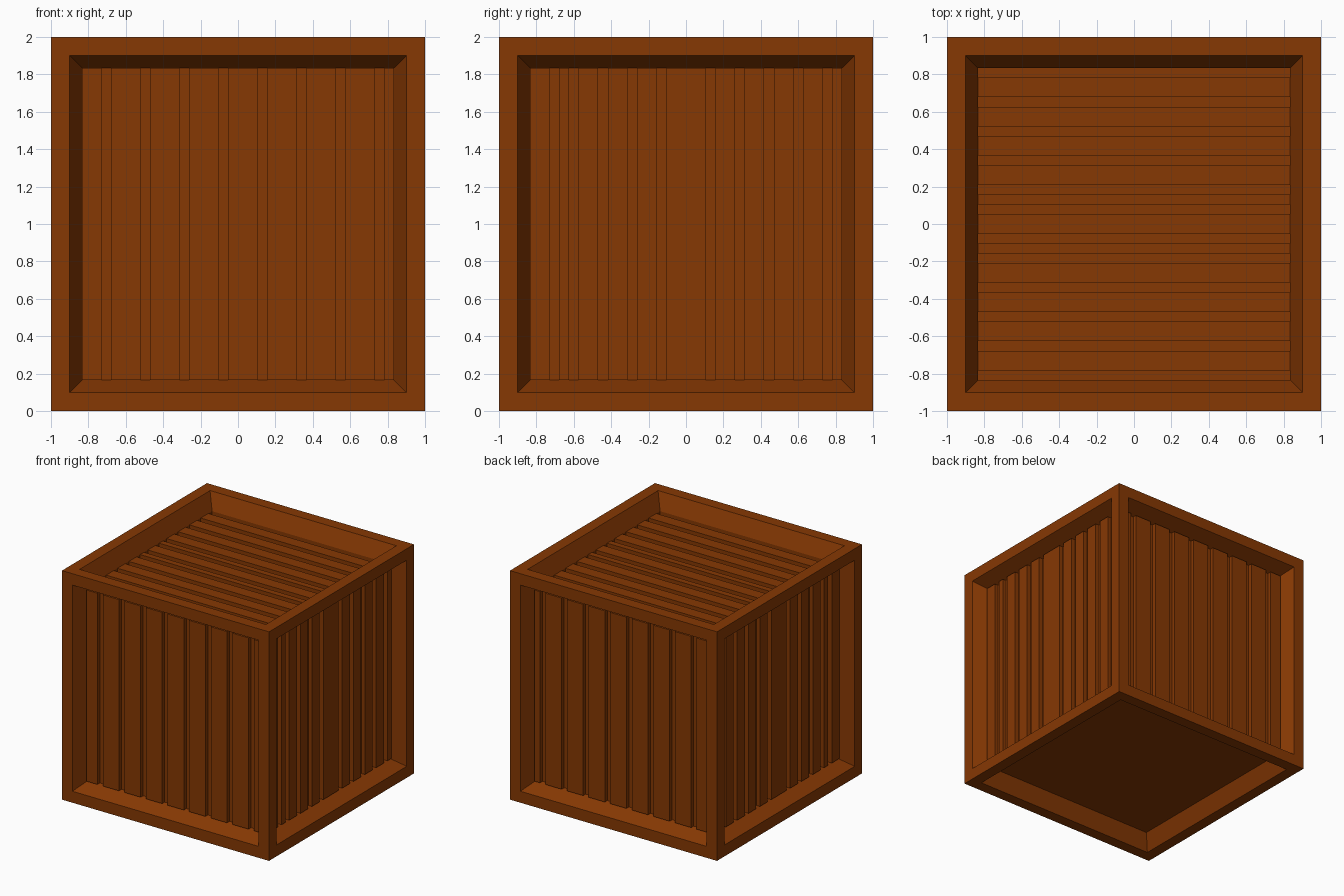
import bpy, bmesh
from mathutils import Vector

if "Cube" in bpy.data.objects:
    bpy.data.objects.remove(bpy.data.objects["Cube"])

FRAME, TAPER, RECESS, RELIEF = 0.10, 0.065, 0.138, 0.035
HALF = 1 - FRAME - TAPER          # half width of each recessed panel
STEP = 2 * HALF / 32              # groove spacing unit

wood = bpy.data.materials.new("brown_wood")
wood.diffuse_color = (0.24, 0.040, 0.001, 1)
wood.use_nodes = True
wood.node_tree.nodes["Principled BSDF"].inputs["Base Color"].default_value = wood.diffuse_color

bm = bmesh.new()
bmesh.ops.create_cube(bm, size=2)

# Frame border, then tapered recess on all six sides
panels = list(bm.faces)
for thickness, depth in ((FRAME, 0), (TAPER, -RECESS)):
    bmesh.ops.inset_individual(bm, faces=panels, thickness=thickness,
                               depth=depth, use_even_offset=True)


def panel_faces(n):
    """Faces lying on the recessed panel that looks along n."""
    bm.normal_update()
    return [f for f in bm.faces if f.normal.dot(n) > 0.99
            and abs(f.calc_center_median().dot(n) - (1 - RECESS)) < 1e-3]


def make_planks(n, axis, slots, raise_planks):
    """Cut the panel across the axis, then raise the planks or sink the slots."""
    n, axis = Vector(n), Vector(axis)
    cuts = {i for s in slots for i in (s, s + 1)} - {0, 32}
    for i in sorted(cuts):
        faces = panel_faces(n)
        geom = set(faces)
        for f in faces:
            geom.update(f.edges)
            geom.update(f.verts)
        bmesh.ops.bisect_plane(bm, geom=list(geom), dist=1e-5,
                               plane_co=axis * (i * STEP - HALF), plane_no=axis)
    grooves, planks = [], []
    for f in panel_faces(n):
        low = min(v.co.dot(axis) for v in f.verts)
        is_groove = int((low + HALF) / STEP + 0.5) in slots
        (grooves if is_groove else planks).append(f)
    bmesh.ops.inset_individual(bm, faces=planks if raise_planks else grooves,
                               thickness=0,
                               depth=RELIEF if raise_planks else -RELIEF)


# Planks: front and back, left and right, top (the underside is plain)
end_slots = list(range(2, 32, 4))
side_slots = [2, 4, 7, 10, 13, 18, 21, 24, 27, 30]
top_slots = [0, 3, 6, 9, 12, 14, 17, 19, 22, 25, 28, 31]
for s in (-1, 1):
    make_planks((0, s, 0), (1, 0, 0), end_slots, True)
    make_planks((s, 0, 0), (0, 1, 0), side_slots, True)
make_planks((0, 0, 1), (0, 1, 0), top_slots, False)

# Stand the crate on the ground
bmesh.ops.translate(bm, verts=bm.verts, vec=(0, 0, 1))
mesh = bpy.data.meshes.new("wooden_crate")
bm.to_mesh(mesh)
bm.free()
mesh.materials.append(wood)
crate = bpy.data.objects.new("wooden_crate", mesh)
bpy.context.collection.objects.link(crate)
